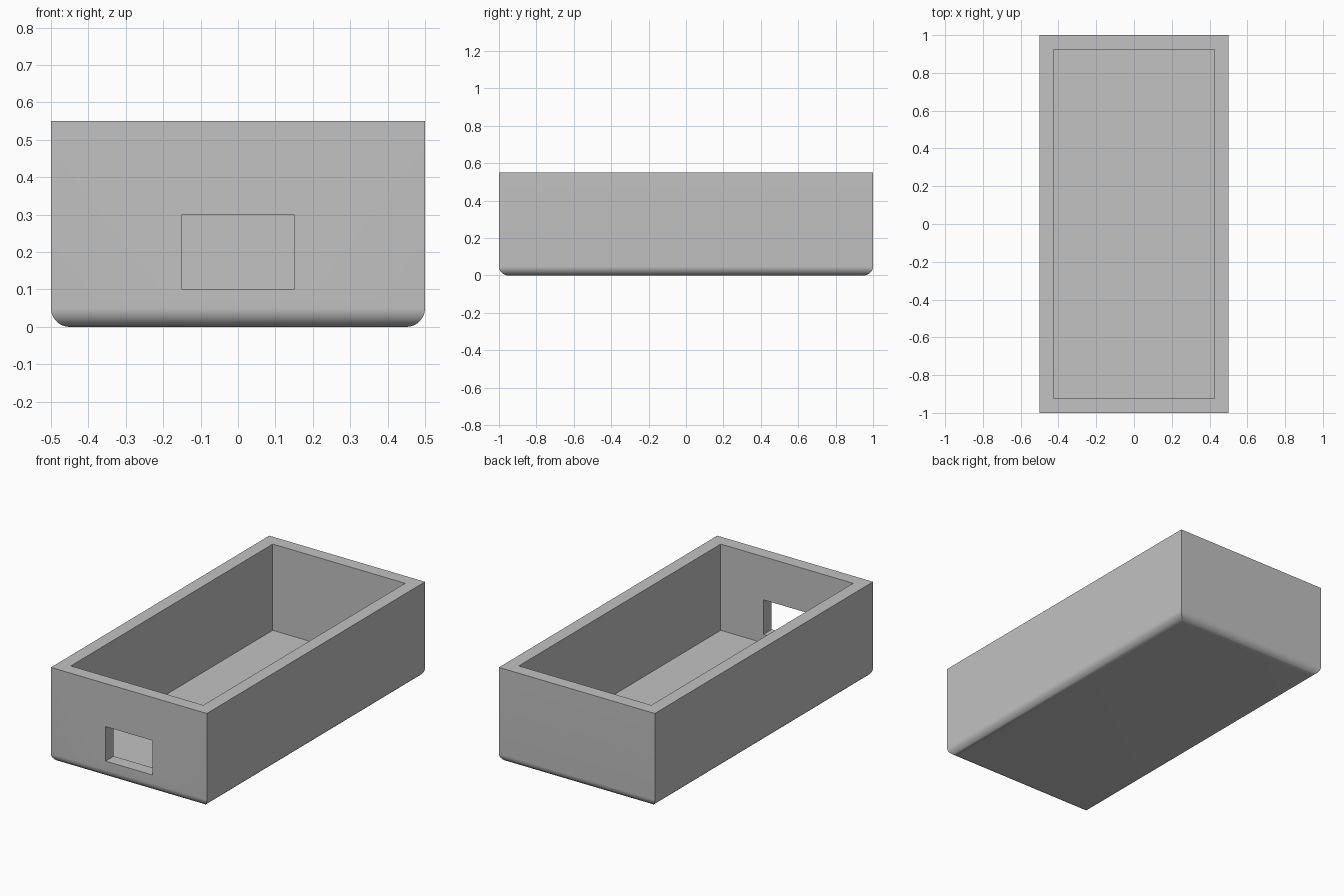
import bpy
import bmesh
import math
from mathutils import Matrix, Vector

default = bpy.data.objects.get("Cube")
if default:
    bpy.data.objects.remove(default, do_unlink=True)

# Overall sizes
WIDTH, LENGTH, HEIGHT = 1.0, 2.0, 0.55
WALL, FLOOR, ROUND = 0.075, 0.05, 0.05

grey = bpy.data.materials.new("plain_grey")
grey.use_nodes = True
colour = (0.54, 0.54, 0.54, 1.0)
grey.diffuse_color = colour
grey.node_tree.nodes["Principled BSDF"].inputs["Base Color"].default_value = colour


def make_box(name, low, high, round_bottom=0.0):
    """Box between two corners, with optionally rounded bottom edges."""
    low, high = Vector(low), Vector(high)
    bm = bmesh.new()
    place = Matrix.Translation((low + high) / 2) @ Matrix.Diagonal((*(high - low), 1.0))
    bmesh.ops.create_cube(bm, size=1.0, matrix=place)
    if round_bottom:
        edges = [e for e in bm.edges if all(v.co.z < low.z + 0.001 for v in e.verts)]
        bmesh.ops.bevel(bm, geom=edges, offset=round_bottom, segments=12,
                        profile=0.5, affect="EDGES")
    mesh = bpy.data.meshes.new(name)
    bm.to_mesh(mesh)
    bm.free()
    mesh.materials.append(grey)
    obj = bpy.data.objects.new(name, mesh)
    bpy.context.collection.objects.link(obj)
    return obj


# Outer shell with a rounded underside
tray = make_box("open_tray", (-WIDTH / 2, -LENGTH / 2, 0),
                (WIDTH / 2, LENGTH / 2, HEIGHT), ROUND)

# Cavity open at the top, and the window through the front wall
inner_x, inner_y = WIDTH / 2 - WALL, LENGTH / 2 - WALL
cutters = [
    make_box("cavity_cutter", (-inner_x, -inner_y, FLOOR), (inner_x, inner_y, 1.0)),
    make_box("window_cutter", (-0.15, -1.2, 0.1), (0.15, -0.7, 0.3)),
]

bpy.ops.object.select_all(action="DESELECT")
tray.select_set(True)
bpy.context.view_layer.objects.active = tray
for cutter in cutters:
    cutter.hide_render = True
    cut = tray.modifiers.new(cutter.name, "BOOLEAN")
    cut.operation = "DIFFERENCE"
    cut.solver = "EXACT"
    cut.object = cutter
    bpy.ops.object.modifier_apply(modifier=cut.name)
    bpy.data.objects.remove(cutter, do_unlink=True)

# Smooth the rounded underside, keep the other edges crisp
bpy.ops.object.shade_smooth_by_angle(angle=math.radians(30))
